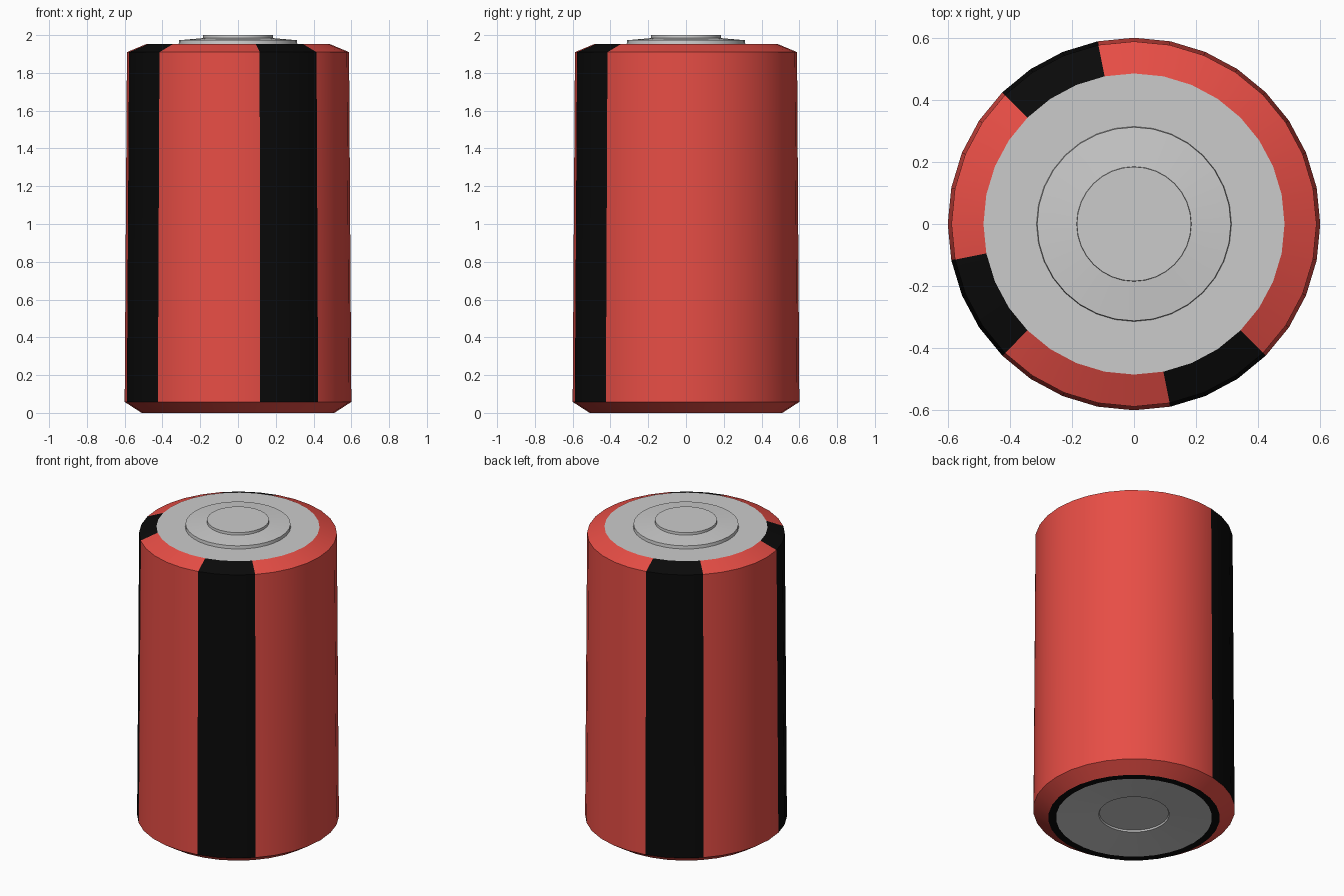
import bpy, bmesh
from math import cos, sin, pi, radians

if "Cube" in bpy.data.objects:
    bpy.data.objects.remove(bpy.data.objects["Cube"])

SIDES = 32


def material(name, rgb):
    m = bpy.data.materials.new(name)
    m.diffuse_color = (*rgb, 1)
    m.use_nodes = True
    m.node_tree.nodes["Principled BSDF"].inputs["Base Color"].default_value = m.diffuse_color
    return m


RED = material("red_paint", (0.8, 0.075, 0.06))
BLACK = material("black_paint", (0.003, 0.003, 0.003))


def lathe(name, profile, mats=(), cap_end=False, pick=None):
    """Spin (radius, z) points, listed from bottom/outside so faces point outward."""
    bm = bmesh.new()
    rings = [[bm.verts.new((r * cos(2 * pi * i / SIDES), r * sin(2 * pi * i / SIDES), z))
              for i in range(SIDES)] for r, z in profile]
    for k, (a, b) in enumerate(zip(rings, rings[1:])):
        for i in range(SIDES):
            j = (i + 1) % SIDES
            f = bm.faces.new((a[i], a[j], b[j], b[i]))
            f.material_index = pick(k, i) if pick else 0
    if cap_end:
        bm.faces.new(rings[-1])
    me = bpy.data.meshes.new(name)
    bm.to_mesh(me)
    bm.free()
    for m in mats:
        me.materials.append(m)
    ob = bpy.data.objects.new(name, me)
    bpy.context.collection.objects.link(ob)
    bpy.ops.object.select_all(action='DESELECT')
    ob.select_set(True)
    bpy.context.view_layer.objects.active = ob
    bpy.ops.object.shade_smooth_by_angle(angle=radians(30))
    return ob


# Tapered sleeve: three-facet black stripes on the wall and top bevel
STRIPES = {s + n for s in (9, 17, 25) for n in range(3)}
lathe("sleeve", [(0.51, 0), (0.6, 0.058), (0.588, 1.91), (0.485, 1.953)],
      (RED, BLACK), pick=lambda k, i: int(k > 0 and i in STRIPES))

# Stepped top terminal
lathe("top_terminal", [(0.485, 1.953), (0.314, 1.953), (0.312, 1.973), (0.185, 1.984),
                       (0.184, 2.0)], cap_end=True)

# Black insulating ring under the base
lathe("base_ring", [(0.464, 0), (0.51, 0)], (BLACK,))

# Dished bottom terminal with a small recess
bottom = lathe("bottom_terminal", [(0.464, 0), (0.21, 0.022), (0.205, 0.032)], cap_end=True)
bottom.data.flip_normals()
